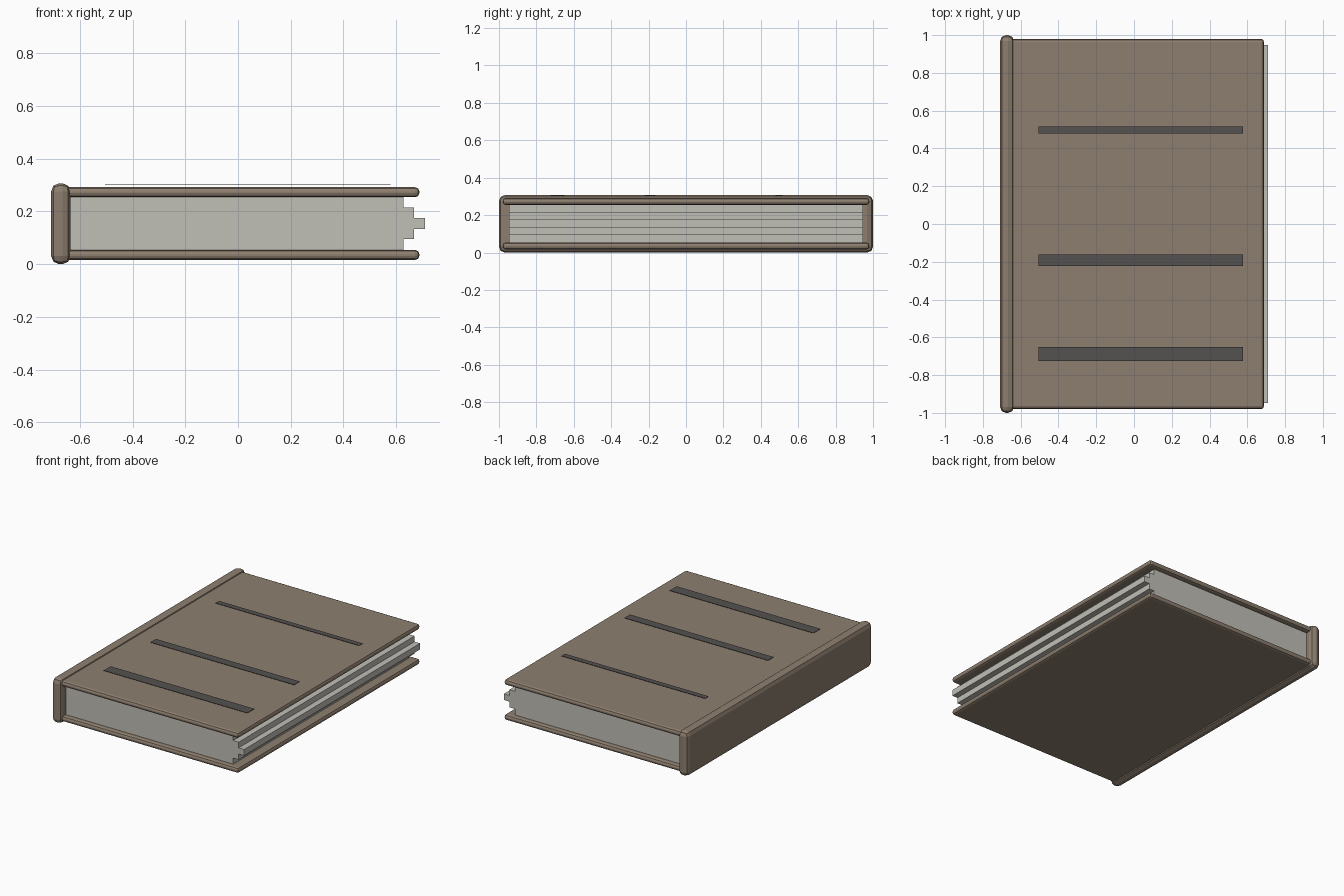
import bpy, bmesh

if "Cube" in bpy.data.objects:
    bpy.data.objects.remove(bpy.data.objects["Cube"])


def material(name, rgb):
    m = bpy.data.materials.new(name)
    m.diffuse_color = (*rgb, 1)
    m.use_nodes = True
    m.node_tree.nodes["Principled BSDF"].inputs["Base Color"].default_value = m.diffuse_color
    return m


brown = material("brown leather", (0.27, 0.212, 0.16))
paper = material("paper grey", (0.53, 0.52, 0.47))
dark = material("dark grey", (0.09, 0.084, 0.082))


def finish(bm, name, mat):
    bmesh.ops.recalc_face_normals(bm, faces=bm.faces)
    me = bpy.data.meshes.new(name)
    bm.to_mesh(me)
    bm.free()
    me.materials.append(mat)
    ob = bpy.data.objects.new(name, me)
    bpy.context.collection.objects.link(ob)
    return ob


def box(name, lo, hi, mat, bevel=0, segments=2):
    bm = bmesh.new()
    bmesh.ops.create_cube(bm, size=1)
    for v in bm.verts:
        v.co = [(a + b) / 2 + c * (b - a) for a, b, c in zip(lo, hi, v.co)]
    if bevel:
        bmesh.ops.bevel(bm, geom=bm.edges[:], offset=bevel, segments=segments,
                        profile=0.5, affect='EDGES')
    return finish(bm, name, mat)


# Spine and the two covers, with softened edges
box("spine", (-0.709, -1, 0), (-0.635, 1, 0.307), brown, 0.031)
for name, z in (("bottom_cover", 0.016), ("top_cover", 0.254)):
    box(name, (-0.68, -0.98, z), (0.688, 0.98, z + 0.038), brown, 0.016)

# Page block: stepped profile on the fore edge, extruded along y
half = [(-0.65, 0.105), (0.627, 0.105), (0.627, 0.06), (0.668, 0.06),
        (0.668, 0.021), (0.709, 0.021)]
profile = half + [(x, -z) for x, z in reversed(half)]
bm = bmesh.new()
face = bm.faces.new([bm.verts.new((x, -0.947, z + 0.155)) for x, z in profile])
ext = bmesh.ops.extrude_face_region(bm, geom=[face])
bmesh.ops.translate(bm, vec=(0, 1.894, 0),
                    verts=[g for g in ext["geom"] if isinstance(g, bmesh.types.BMVert)])
finish(bm, "pages", paper)

# Thin dark bands hovering just over the top cover
for i, (y0, y1) in enumerate(((-0.725, -0.65), (-0.222, -0.162), (0.478, 0.516))):
    box(f"cover_band_{i + 1}", (-0.505, y0, 0.303), (0.578, y1, 0.305), dark)
